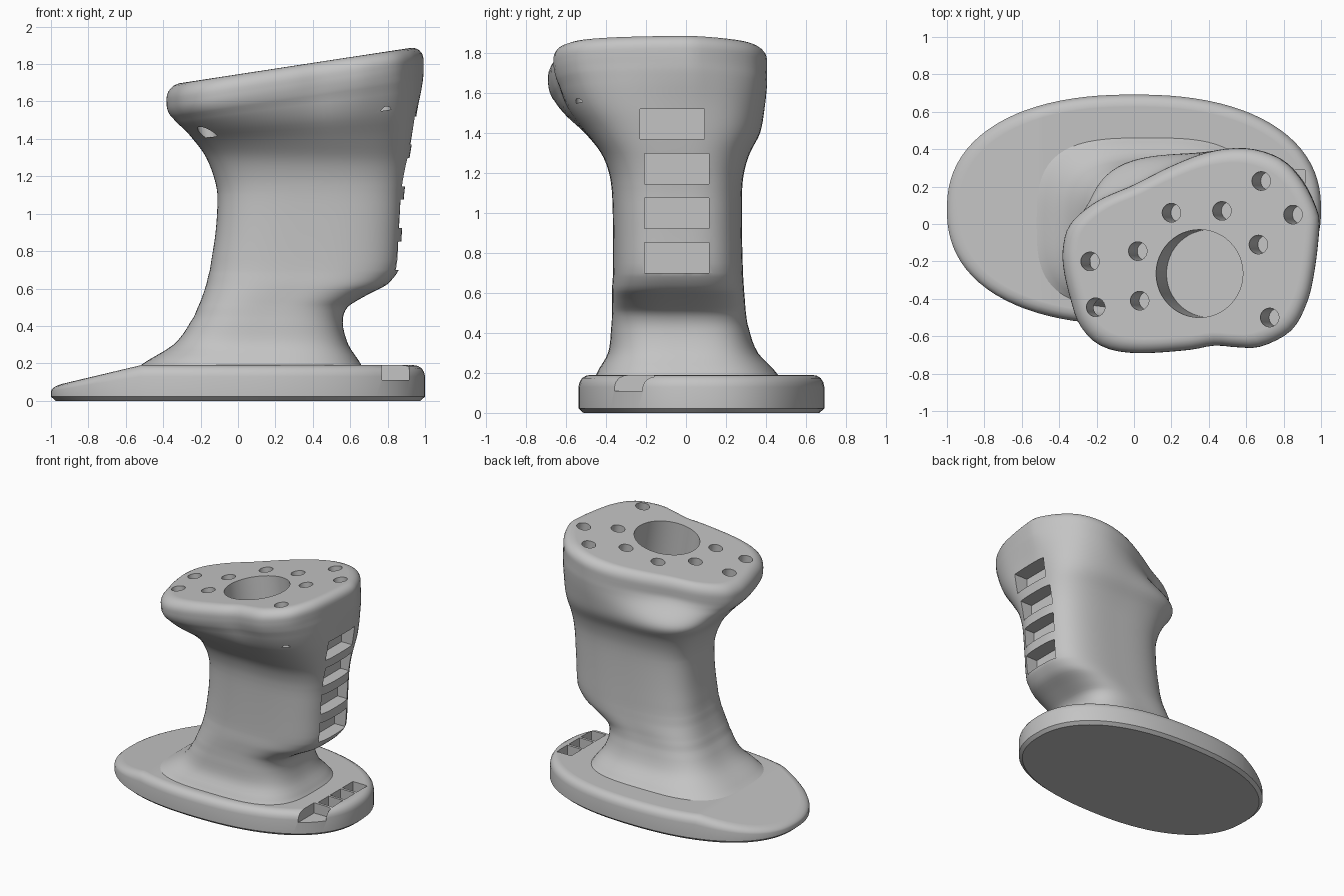
import bpy
import bmesh
from math import sin, cos, pi, atan2, radians
from mathutils import Matrix, Vector

default_cube = bpy.data.objects.get("Cube")
if default_cube:
    bpy.data.objects.remove(default_cube, do_unlink=True)

GREY = (0.55, 0.55, 0.55, 1)
material = bpy.data.materials.new("matte grey")
material.use_nodes = True
material.diffuse_color = GREY
material.node_tree.nodes["Principled BSDF"].inputs["Base Color"].default_value = GREY

SIDES = 96
ANGLES = [2 * pi * i / SIDES for i in range(SIDES)]
SLOPE = 0.153          # tilt of the top face along x
MID_X = 0.305          # pivot of that tilt
TOP = 1.792            # height of the top face at the pivot


def make_object(name, bm):
    bmesh.ops.recalc_face_normals(bm, faces=bm.faces[:])
    mesh = bpy.data.meshes.new(name)
    bm.to_mesh(mesh)
    bm.free()
    mesh.materials.append(material)
    obj = bpy.data.objects.new(name, mesh)
    bpy.context.collection.objects.link(obj)
    return obj


def loft(rings):
    """Skin a stack of closed rings and cap both ends."""
    bm = bmesh.new()
    loops = [[bm.verts.new(point) for point in ring] for ring in rings]
    for low, high in zip(loops, loops[1:]):
        for i in range(len(low)):
            j = (i + 1) % len(low)
            bm.faces.new((low[i], low[j], high[j], high[i]))
    bm.faces.new(loops[0][::-1])
    bm.faces.new(loops[-1])
    return bm


def add_box(bm, low, high):
    low, high = Vector(low), Vector(high)
    size = Matrix.Diagonal((*(high - low), 1))
    bmesh.ops.create_cube(bm, size=1, matrix=Matrix.Translation((low + high) / 2) @ size)


def cut(obj, cutter_bm):
    """Subtract the cutter shapes, then discard them."""
    cutter = make_object("cutter", cutter_bm)
    cutter.hide_render = True
    mod = obj.modifiers.new("cut", "BOOLEAN")
    mod.operation, mod.solver, mod.object = "DIFFERENCE", "EXACT", cutter
    bpy.context.view_layer.objects.active = obj
    bpy.ops.object.modifier_apply(modifier=mod.name)
    bpy.data.objects.remove(cutter, do_unlink=True)


def smooth(obj):
    bpy.ops.object.select_all(action="DESELECT")
    obj.select_set(True)
    bpy.context.view_layer.objects.active = obj
    bpy.ops.object.shade_smooth_by_angle(angle=radians(32))


def spline(a, b, c, d, t):
    return b + 0.5 * t * (c - a + t * (2 * a - 5 * b + 4 * c - d + t * (3 * (b - c) + d - a)))


def oval_radius(angle, power):
    return (abs(cos(angle)) ** power + abs(sin(angle)) ** power) ** (-1 / power)


# Foot plate: bevelled oval whose left end slopes down
def foot_ring(inset, z):
    ring = []
    for a in ANGLES:
        r = oval_radius(a, 2.3)
        ring.append(((1 - inset) * r * cos(a), 0.077 + (0.615 - inset) * r * sin(a), z))
    return ring


foot_profile = [(0.025, 0), (0, 0.022), (0, 0.13), (0.005, 0.153),
                (0.018, 0.174), (0.038, 0.186), (0.06, 0.19), (0.065, 0.19)]
foot = loft([foot_ring(*step) for step in foot_profile])
SLOPE_START = -0.52
bmesh.ops.bisect_plane(foot, geom=foot.verts[:] + foot.edges[:] + foot.faces[:],
                       plane_co=(SLOPE_START, 0, 0), plane_no=(1, 0, 0))
for v in foot.verts:
    if v.co.x < SLOPE_START and v.co.z > 0.03:
        v.co.z *= 1 - 1.25 * (SLOPE_START - v.co.x)
foot_plate = make_object("foot_plate", foot)

# Row of pockets along the right-hand edge; the first breaks out at the corner
pockets = bmesh.new()
add_box(pockets, (0.77, -0.4, 0.11), (0.915, -0.16, 0.3))
for i in range(3):
    y = -0.14 + 0.15 * i
    add_box(pockets, (0.79, y, 0.11), (0.915, y + 0.13, 0.3))
cut(foot_plate, pockets)
smooth(foot_plate)

# Lobed outline of the head, stored as a radius by angle within its bounds
outline = [(-.38, -.13), (-.34, 0), (-.2, .12), (0, .21), (.2, .31), (.4, .385),
           (.6, .405), (.78, .35), (.9, .23), (.98, .07), (.99, -.03), (.965, -.25),
           (.925, -.42), (.84, -.57), (.68, -.655), (.56, -.66), (.43, -.65),
           (.28, -.675), (0, -.69), (-.18, -.65), (-.29, -.54), (-.34, -.4), (-.375, -.25)]
left, right = min(p[0] for p in outline), max(p[0] for p in outline)
front, back = min(p[1] for p in outline), max(p[1] for p in outline)
polar = []
for i in range(len(outline)):
    quad = [Vector(outline[(i + k) % len(outline)]) for k in range(-1, 3)]
    for step in range(8):
        p = spline(*quad, step / 8)
        p = Vector(((2 * p.x - left - right) / (right - left),
                    (2 * p.y - front - back) / (back - front)))
        polar.append((atan2(p.y, p.x) % (2 * pi), p.length))
polar.sort()
polar = ([(polar[-1][0] - 2 * pi, polar[-1][1])] + polar
         + [(polar[0][0] + 2 * pi, polar[0][1])])


def head_radius(angle):
    for (a, ra), (b, rb) in zip(polar, polar[1:]):
        if a <= angle <= b and b > a:
            return ra + (rb - ra) * (angle - a) / (b - a)
    return polar[0][1]


HEAD = [head_radius(a) for a in ANGLES]

# Grip: height, then left, right, front and back limits of each section
sections = [
    (.1, -.82, .78, -.5, .53), (.15, -.63, .7, -.47, .49), (.19, -.52, .66, -.45, .46),
    (.3, -.345, .59, -.39, .36), (.42, -.255, .56, -.375, .315), (.5, -.215, .585, -.37, .3),
    (.56, -.19, .68, -.37, .295), (.62, -.17, .795, -.37, .29), (.7, -.15, .86, -.365, .285),
    (.9, -.12, .876, -.365, .28), (1.1, -.11, .888, -.37, .28), (1.2, -.13, .9, -.385, .29),
    (1.3, -.17, .917, -.425, .32), (1.4, -.23, .937, -.505, .372), (1.5, -.285, .96, -.6, .395),
    (1.6, -.345, .985, -.66, .405), (1.66, -.375, .99, -.685, .405), (1.72, -.38, .99, -.69, .405)]


def grip_ring(z, x0, x1, y0, y1, inset=0):
    t = min(max((z - 1.3) / 0.37, 0), 1)
    tilt_share = t * t * (3 - 2 * t)
    blend = tilt_share ** 2
    ring = []
    for a, head in zip(ANGLES, HEAD):
        r = oval_radius(a, 3.2) * (1 - blend) + head * blend
        x = (x0 + x1) / 2 + ((x1 - x0) / 2 - inset) * r * cos(a)
        y = (y0 + y1) / 2 + ((y1 - y0) / 2 - inset) * r * sin(a)
        ring.append((x, y, z + tilt_share * SLOPE * (x - MID_X)))
    return ring


rings = []
for i in range(len(sections) - 1):
    quad = [Vector(sections[min(max(i + k, 0), len(sections) - 1)]) for k in range(-1, 3)]
    for step in range(4):
        row = spline(*quad, step / 4)
        row[0] = sections[i][0] + (sections[i + 1][0] - sections[i][0]) * step / 4
        rings.append(grip_ring(*row))
# Rounded rim below the flat top
RIM = TOP - sections[-1][0]
for step in range(7):
    a = step / 6 * pi / 2
    rings.append(grip_ring(TOP - RIM + RIM * sin(a), *sections[-1][1:], RIM * (1 - cos(a))))
rings.append(grip_ring(TOP, *sections[-1][1:], RIM + 0.006))
grip = make_object("grip", loft(rings))

# Bores run square to the tilted top: one wide, ten narrow
normal = Vector((-SLOPE, 0, 1)).normalized()
tilt = normal.to_track_quat("Z", "Y").to_matrix().to_4x4()
bores = bmesh.new()


def add_bore(x, y, radius, depth):
    surface = Vector((x, y, TOP + SLOPE * (x - MID_X)))
    middle = surface + normal * (0.1 - depth) / 2
    bmesh.ops.create_cone(bores, cap_ends=True, segments=48, radius1=radius, radius2=radius,
                          depth=depth + 0.1, matrix=Matrix.Translation(middle) @ tilt)


add_bore(0.35, -0.265, 0.235, 0.37)
for x, y in [(.68, .23), (.2, .06), (.47, .07), (.85, .05), (.02, -.145), (-.235, -.2),
             (.665, -.11), (-.205, -.445), (.03, -.41), (.725, -.5)]:
    add_bore(x, y, 0.05, 0.31)
cut(grip, bores)

# Four stacked slots on the right-hand face
slots = bmesh.new()
for i in range(4):
    z = 0.7 + 0.223 * i
    y = -0.23 if i == 3 else -0.207
    add_box(slots, (0.755 + 0.025 * i, y, z), (1.2, y + 0.323, z + 0.152))
cut(grip, slots)
smooth(grip)
